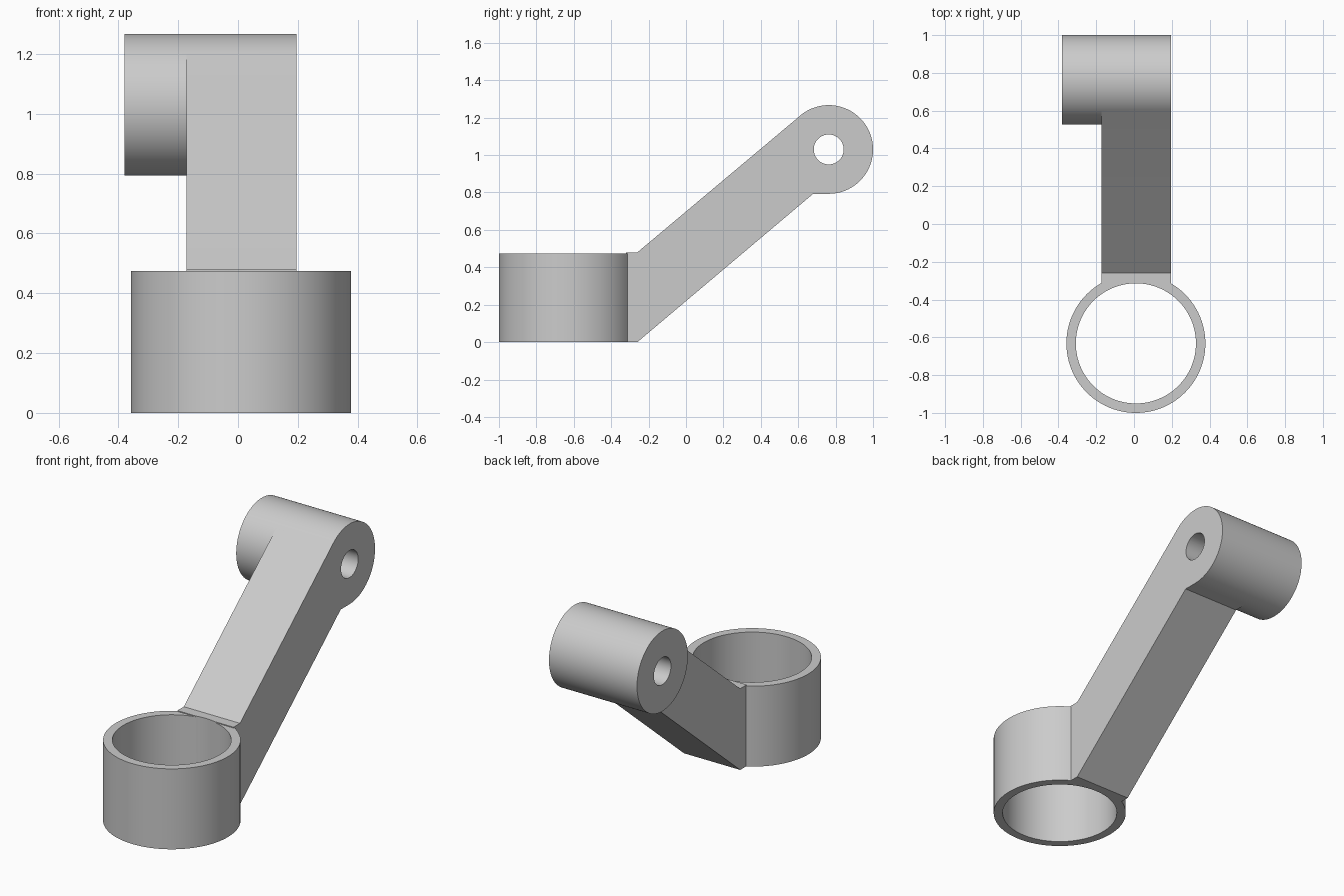
import bpy, bmesh
from math import radians
from mathutils import Matrix, Vector

if "Cube" in bpy.data.objects:
    bpy.data.objects.remove(bpy.data.objects["Cube"])

RING = (0.01, -0.632)      # ring centre in x, y
EYE = (0.763, 1.03)        # boss centre in y, z
ARM_X = (-0.172, 0.195)


def finish(bm, name):
    bmesh.ops.recalc_face_normals(bm, faces=bm.faces)
    mesh = bpy.data.meshes.new(name)
    bm.to_mesh(mesh)
    bm.free()
    obj = bpy.data.objects.new(name, mesh)
    bpy.context.collection.objects.link(obj)
    return obj


def cylinder(name, radius, start, end, segments=96):
    start, end = Vector(start), Vector(end)
    axis = end - start
    bm = bmesh.new()
    turn = axis.to_track_quat('Z', 'Y').to_matrix().to_4x4()
    bmesh.ops.create_cone(bm, cap_ends=True, segments=segments, radius1=radius,
                          radius2=radius, depth=axis.length,
                          matrix=Matrix.Translation((start + end) / 2) @ turn)
    return finish(bm, name)


def side_profile(name, points, x0, x1):
    bm = bmesh.new()
    face = bm.faces.new([bm.verts.new((x0, y, z)) for y, z in points])
    new = bmesh.ops.extrude_face_region(bm, geom=[face])['geom']
    bmesh.ops.translate(bm, vec=(x1 - x0, 0, 0),
                        verts=[v for v in new if isinstance(v, bmesh.types.BMVert)])
    return finish(bm, name)


def combine(target, tool, operation):
    mod = target.modifiers.new(tool.name, 'BOOLEAN')
    mod.object, mod.operation, mod.solver = tool, operation, 'EXACT'
    bpy.context.view_layer.objects.active = target
    bpy.ops.object.modifier_apply(modifier=mod.name)
    bpy.data.objects.remove(tool, do_unlink=True)


# Ring body, sloped arm and cross boss
bracket = cylinder("ring_arm_bracket", 0.368, (*RING, 0), (*RING, 0.475))
arm = side_profile("arm", [(-0.32, 0), (-0.26, 0), (0.68, 0.793), (0.763, 0.793),
                           EYE, (0.611, 1.211), (-0.26, 0.48), (-0.32, 0.48)], *ARM_X)
boss = cylinder("boss", 0.237, (-0.38, *EYE), (ARM_X[1], *EYE))
combine(bracket, arm, 'UNION')
combine(bracket, boss, 'UNION')

# Ring bore and pin hole
combine(bracket, cylinder("ring_bore", 0.318, (*RING, -0.1), (*RING, 0.6)), 'DIFFERENCE')
combine(bracket, cylinder("pin_hole", 0.08, (-0.5, *EYE), (0.5, *EYE), 64), 'DIFFERENCE')

# Smooth round walls with crisp edges
bpy.ops.object.select_all(action='DESELECT')
bracket.select_set(True)
bpy.context.view_layer.objects.active = bracket
bpy.ops.object.shade_smooth_by_angle(angle=radians(20))
